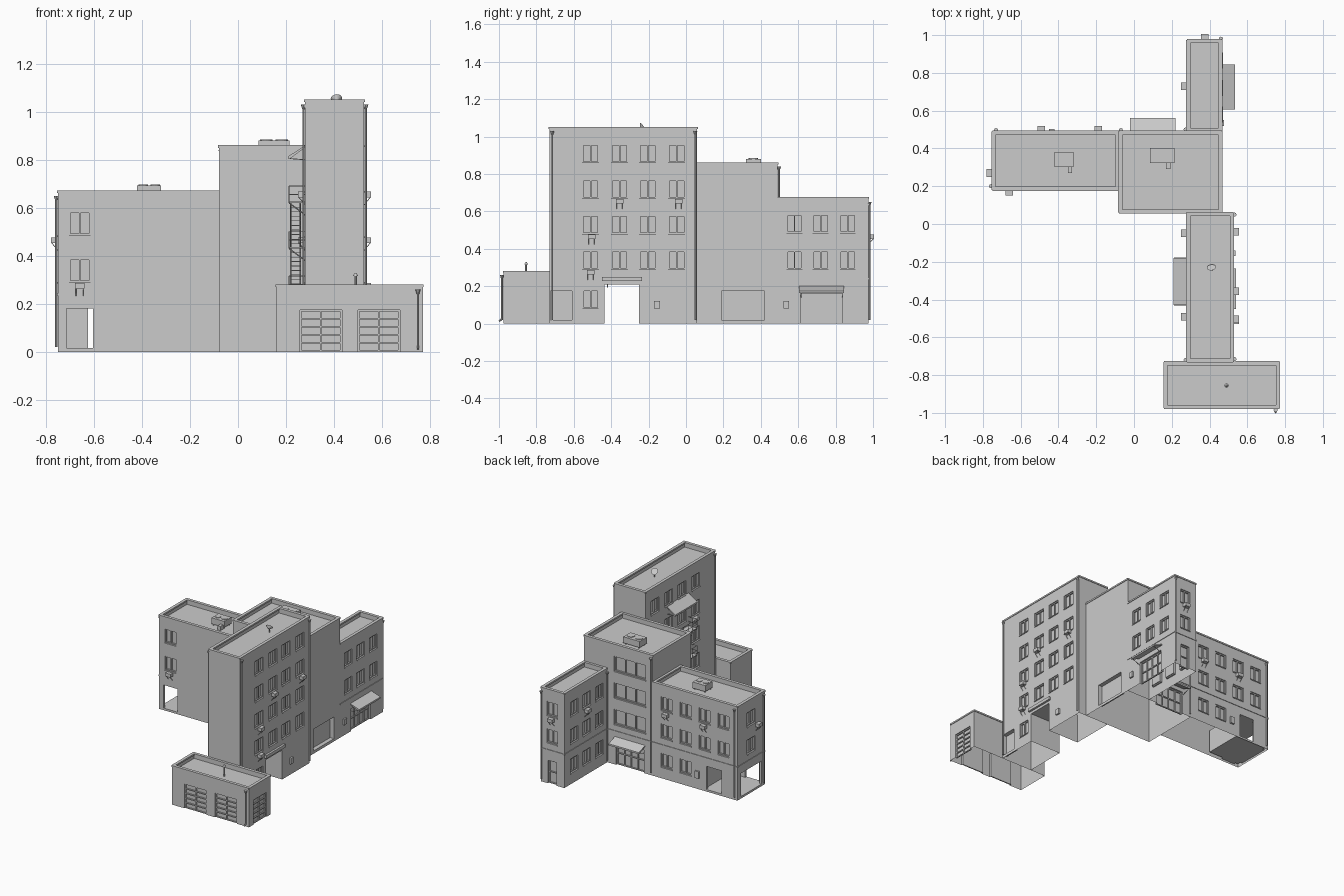
import bpy, bmesh, math
from mathutils import Vector, Matrix

if "Cube" in bpy.data.objects:
    bpy.data.objects.remove(bpy.data.objects["Cube"])

parts = {}   # part name -> bmesh
cuts = {}    # block name -> cutter bmesh


def bm_for(store, name):
    return store.setdefault(name, bmesh.new())


def add_box(bm, a, b):
    lo = [min(p, q) for p, q in zip(a, b)]
    hi = [max(p, q) for p, q in zip(a, b)]
    c = Vector([(p + q) / 2 for p, q in zip(lo, hi)])
    s = [q - p for p, q in zip(lo, hi)]
    bmesh.ops.create_cube(bm, size=1, matrix=Matrix.Translation(c) @ Matrix.Diagonal((*s, 1)))


def box(name, a, b):
    add_box(bm_for(parts, name), a, b)


def rod(name, p, q, r=.004, n=8, r2=None):
    p, q = Vector(p), Vector(q)
    rot = (q - p).to_track_quat('Z', 'Y').to_matrix().to_4x4()
    bmesh.ops.create_cone(bm_for(parts, name), cap_ends=True, segments=n, radius1=r,
                          radius2=r if r2 is None else r2, depth=(q - p).length,
                          matrix=Matrix.Translation((p + q) / 2) @ rot)


# A face is (axis, plane, outward sign); u runs along it, d points outwards
def at(f, u, d, z):
    return (f[1] + f[2] * d, u, z) if f[0] == 'x' else (u, f[1] + f[2] * d, z)


def fbox(name, f, u0, u1, d0, d1, z0, z1):
    box(name, at(f, u0, d0, z0), at(f, u1, d1, z1))


def cut(block, f, u0, u1, d0, d1, z0, z1):
    add_box(bm_for(cuts, block), at(f, u0, d0, z0), at(f, u1, d1, z1))


def frame(name, f, u0, u1, z0, z1, d0, d1, t=.007, cols=2, rows=1):
    for i in range(cols + 1):
        u = u0 + (u1 - u0 - t) * i / cols
        fbox(name, f, u, u + t, d0, d1, z0, z1)
    for i in range(rows + 1):
        z = z0 + (z1 - z0 - t) * i / rows
        fbox(name, f, u0, u1, d0, d1, z, z + t)


def window(block, f, u, z, w=.09, h=.1, cols=2):
    u0, u1, z0, z1 = u - w / 2, u + w / 2, z - h / 2, z + h / 2
    cut(block, f, u0, u1, -.016, .01, z0, z1)
    frame('window_frames', f, u0, u1, z0, z1, -.016, -.006, cols=cols)
    fbox('window_sills', f, u0, u1, -.01, .005, z0 - .006, z0)


def door(block, f, u, w, h=.175, cols=1, rows=2, depth=.02):
    cut(block, f, u - w / 2, u + w / 2, -depth, .01, -.01, h)
    frame('doors', f, u - w / 2, u + w / 2, .0, h, -depth, -depth + .008, cols=cols, rows=rows)


def aircon(f, u, z):
    fbox('air_conditioners', f, u - .02, u + .02, .002, .03, z - .012, z + .012)
    for s in (-.015, .015):
        rod('unit_brackets', at(f, u + s, 0, z - .042), at(f, u + s, .026, z - .012), .0015, 4)


def awning(name, f, u0, u1, z=.2, drop=.03, out=.07):
    bm = bm_for(parts, name)
    prof = [(0, z), (out, z - drop + .005), (out, z - drop - .007), (out - .005, z - drop - .007), (0, z - .008)]
    v = [[bm.verts.new(at(f, u, d, h)) for d, h in prof] for u in (u0, u1)]
    n = len(prof)
    for i in range(n):
        j = (i + 1) % n
        bm.faces.new((v[0][i], v[0][j], v[1][j], v[1][i]))
    bm.faces.new(v[0])
    bm.faces.new(v[1])
    for u in (u0 + .01, u1 - .01):
        rod('awning_struts', at(f, u, 0, z - .06), at(f, u, out - .005, z - drop - .005), .002, 5)


# Main blocks: x0, x1, y0, y1, height
blocks = {'left_wing': (-.75, -.08, .18, .49, .672), 'centre_block': (-.08, .465, .06, .49, .86),
          'rear_wing': (.28, .465, .49, .975, .675), 'tower': (.28, .525, -.73, .06, 1.05),
          'garage': (.16, .77, -.975, -.73, .28)}

F = {}
for n, (x0, x1, y0, y1, h) in blocks.items():
    F[n] = {'R': ('x', x1, 1), 'L': ('x', x0, -1), 'B': ('y', y1, 1), 'F': ('y', y0, -1)}
A, B, C, T, G = (F[n] for n in blocks)

# Tower: windows on both sides, passage, doorway recess
for z in (.34, .53, .72, .91):
    for y in (-.51, -.355, -.205, -.05):
        window('tower', T['R'], y, z)
        window('tower', T['L'], y, z)
window('tower', T['R'], -.51, .13, .085, .1)
cut('tower', T['R'], -.435, -.25, -.4, .1, -.01, .21)
fbox('passage_canopy', T['R'], -.45, -.235, 0, .015, .228, .25)
fbox('meter_boxes', T['R'], -.17, -.14, 0, .012, .08, .12)
cut('tower', T['R'], -.725, -.61, -.03, .01, .02, .175)
for y, z in ((-.355, .655), (-.04, .655), (-.505, .465), (-.51, .275)):
    aircon(T['R'], y, z)
for y, z in ((-.49, .655), (-.05, .465)):
    aircon(T['L'], y, z)

# Left wing: corner passage, windows front, side and back
add_box(bm_for(cuts, 'left_wing'), (-.735, .195, .015), (-.49, .475, .18))
cut('left_wing', A['F'], -.715, -.605, -.03, .01, .015, .18)
cut('left_wing', A['B'], -.625, -.505, -.03, .01, .015, .18)
cut('left_wing', A['L'], .22, .45, -.03, .01, .015, .18)
for z in (.34, .535):
    window('left_wing', A['F'], -.66, z)
    window('left_wing', A['L'], .335, z)
    for x in (-.64, -.49, -.34, -.19):
        window('left_wing', A['B'], x, z)
for x in (-.34, -.19):
    window('left_wing', A['B'], x, .13)
aircon(A['F'], -.66, .275)
aircon(A['L'], .27, .465)
aircon(A['B'], -.49, .465)
aircon(A['B'], -.19, .465)
fbox('meter_boxes', A['B'], -.45, -.42, 0, .012, .08, .13)

# Centre block: broad rear windows, shop front, side opening
for z in (.34, .53, .72):
    window('centre_block', B['B'], .1, z, .25, .11, 3)
door('centre_block', B['B'], .1, .22, .165, 4, 2)
awning('rear_awning', B['B'], -.02, .22)
cut('centre_block', B['R'], .19, .42, -.03, .01, .02, .175)
fbox('meter_boxes', B['R'], .52, .55, 0, .012, .08, .12)

# Rear wing
for z in (.34, .535):
    for y in (.58, .72, .865):
        window('rear_wing', C['R'], y, z, .085)
        window('rear_wing', C['L'], y, z, .085)
    window('rear_wing', C['B'], .375, z, .085)
for y in (.58, .72, .865):
    window('rear_wing', C['L'], y, .13, .085)
door('rear_wing', C['R'], .725, .22, .16, 4, 2)
awning('side_awning', C['R'], .605, .845)
door('rear_wing', C['B'], .375, .07, .165)
aircon(C['B'], .375, .465)
aircon(C['L'], .73, .465)

# Garage doors: recessed sectional panels
for f, u, w in ((G['F'], .345, .175), (G['F'], .587, .175), (G['R'], -.85, .15)):
    door('garage', f, u, w, .175, 2, 5, .015)

# Block shells: recessed roof, cut openings, open underside and joints
def mesh_obj(name, bm):
    bmesh.ops.recalc_face_normals(bm, faces=bm.faces)
    me = bpy.data.meshes.new(name)
    bm.to_mesh(me)
    ob = bpy.data.objects.new(name, me)
    bpy.context.collection.objects.link(ob)
    return ob


for n, (x0, x1, y0, y1, h) in blocks.items():
    bm = bmesh.new()
    add_box(bm, (x0, y0, 0), (x1, y1, h))
    top = max(bm.faces, key=lambda f: f.calc_center_median().z)
    bmesh.ops.inset_individual(bm, faces=[top], thickness=.018)
    res = bmesh.ops.extrude_discrete_faces(bm, faces=[top])
    bmesh.ops.translate(bm, vec=(0, 0, -.035), verts=res['faces'][0].verts)
    ob = mesh_obj(n, bm)
    cutter = mesh_obj(n + '_cutter', cuts[n])
    cutter.hide_render = True
    m = ob.modifiers.new('openings', 'BOOLEAN')
    m.object, m.solver, m.use_self = cutter, 'EXACT', True
    me = bpy.data.meshes.new_from_object(ob.evaluated_get(bpy.context.evaluated_depsgraph_get()))
    ob.modifiers.clear()
    ob.data = me
    bpy.data.objects.remove(cutter)
    bm = bmesh.new()
    bm.from_mesh(me)
    joint = {'left_wing': (0, x1), 'rear_wing': (1, y0)}.get(n)
    gone = [f for f in bm.faces if all(v.co.z < .001 for v in f.verts) or
            (joint and all(abs(v.co[joint[0]] - joint[1]) < .001 for v in f.verts))]
    bmesh.ops.delete(bm, geom=gone, context='FACES')
    bm.to_mesh(me)
    # parapet coping strips
    for f, u0, u1 in ((F[n]['L'], y0, y1), (F[n]['R'], y0, y1), (F[n]['F'], x0, x1), (F[n]['B'], x0, x1)):
        fbox('parapet_coping', f, u0, u1, -.018, .004, h - .01, h + .001)

# String course above the ground floor
for f, u0, u1 in ((A['B'], -.75, -.08), (A['L'], .18, .49), (B['B'], -.08, .28), (C['L'], .49, .975),
                  (C['B'], .28, .465), (C['R'], .49, .975)):
    fbox('string_course', f, u0, u1, 0, .004, .235, .243)

# Roof units with side duct
for x, y, w, z in ((-.37, .34, .1, .637), (.15, .36, .13, .825)):
    box('roof_units', (x - w / 2, y - .038, z + .012), (x + w / 2, y + .042, z + .056))
    for sx in (-1, 1):
        rod('unit_fans', (x + sx * w / 4, y, z + .056), (x + sx * w / 4, y, z + .06), w / 5, 16)
        for sy in (-.03, .03):
            rod('unit_legs', (x + sx * w * .4, y + sy, z), (x + sx * w * .4, y + sy, z + .015), .004, 6)
    box('unit_ducts', (x + .02, y - .07, z), (x + .042, y - .038, z + .03))

# Dish on the tower, vent pipe on the garage
rod('dish_mast', (.41, -.23, 1.015), (.41, -.23, 1.045), .004)
rod('roof_dish', (.41, -.23, 1.055), (.412, -.243, 1.044), .024, 16, .006)
rod('vent_pipe', (.49, -.855, .245), (.49, -.855, .315), .005)
rod('vent_cap', (.49, -.855, .315), (.49, -.855, .328), .011, 12, .004)

# Drainpipes: position and top
for x, y, h in ((-.757, .2, .65), (.75, -.984, .26), (-.73, .497, .65), (.46, .981, .65),
                (-.07, .497, .84), (.273, .50, .65), (.532, -.715, 1.03), (.532, .05, 1.03), (.273, -.72, 1.03)):
    rod('drainpipes', (x, y, .02), (x, y, h), .005)
    rod('drain_hoppers', (x, y, h - .02), (x, y, h), .005, 8, .011)
rod('drain_outlet', (.75, -.984, .025), (.75, -.999, .012), .005)

# Fire escape on the tower's left side
xa, xb, ya, yb = .213, .28, -.43, -.18
levels = (.245, .43, .62)
for i, z in enumerate(levels):
    box('escape_landings', (xa, ya, z), (xb, yb, z + .006))
    for k in (.035, .07):
        rod('escape_rails', (xa, ya, z + k), (xa, yb, z + k), .002, 5)
        for y in (ya, yb):
            rod('escape_rails', (xa, y, z + k), (xb, y, z + k), .002, 5)
    for j in range(6):
        y = ya + (yb - ya) * j / 5
        rod('escape_rails', (xa, y, z), (xa, y, z + .07), .002, 5)
    for y in (ya + .01, yb - .01):
        rod('escape_brackets', (xb, y, z - .05), (xa, y, z), .003, 5)
    if i < 2:
        y0, y1 = (-.40, -.21) if i == 0 else (-.21, -.40)
        for x in (.22, .26):
            rod('escape_stairs', (x, y0, z), (x, y1, levels[i + 1]), .003, 4)
        for j in range(1, 10):
            y, t = y0 + (y1 - y0) * j / 10, z + (levels[i + 1] - z) * j / 10
            box('escape_stairs', (.22, y - .009, t), (.26, y + .009, t + .003))
awning('escape_awning', T['L'], ya, yb, .86, .05)

for n, bm in parts.items():
    mesh_obj(n, bm)
